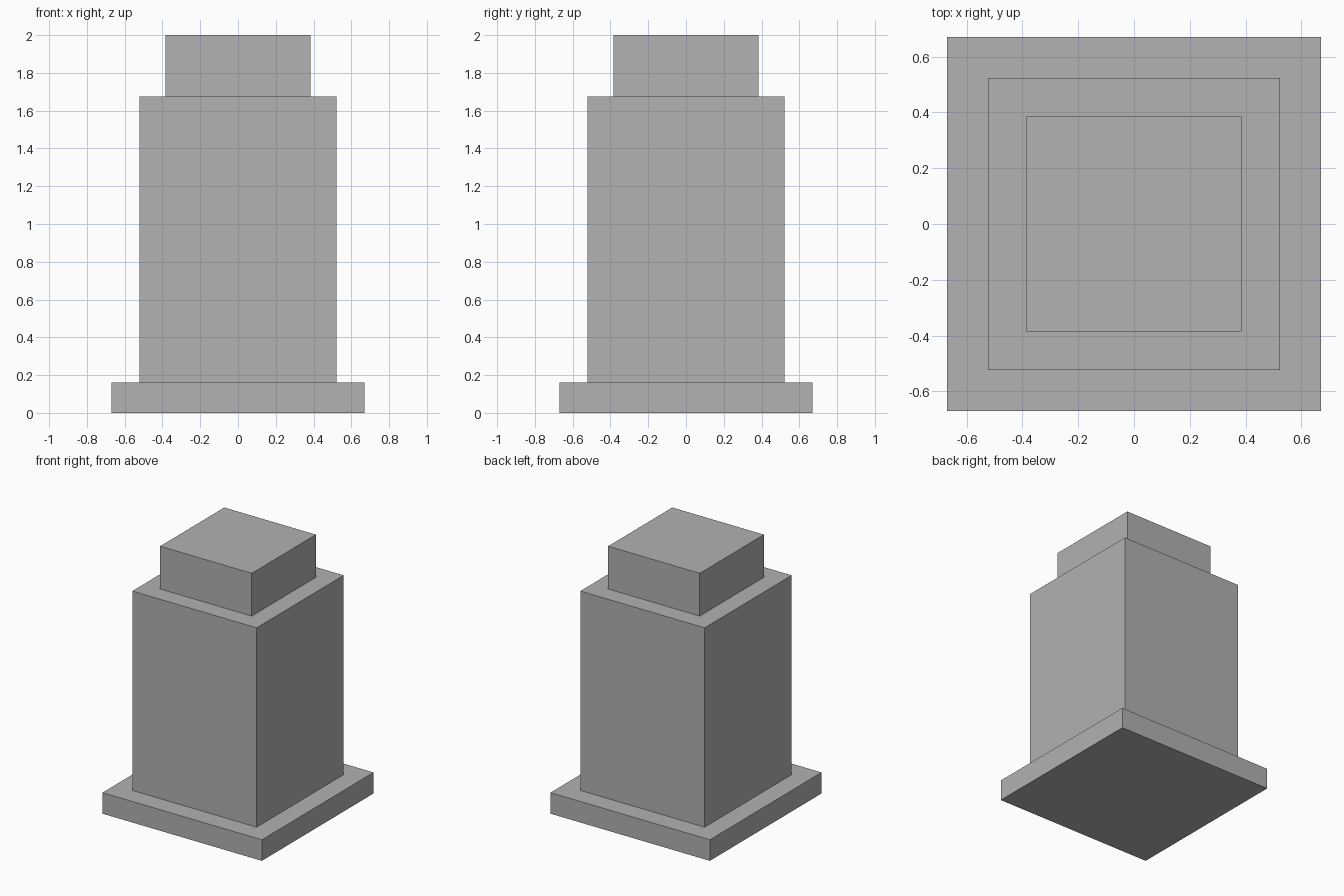
import bpy

default_cube = bpy.data.objects.get("Cube")
if default_cube:
    bpy.data.objects.remove(default_cube, do_unlink=True)

# One flat grey for the whole model
GREY = (0.445, 0.445, 0.445, 1)
stone = bpy.data.materials.new("stone_grey")
stone.use_nodes = True
stone.diffuse_color = GREY
stone.node_tree.nodes["Principled BSDF"].inputs["Base Color"].default_value = GREY


def square_block(name, width, bottom, top):
    """Add a square block centred on the z axis between two heights."""
    bpy.ops.mesh.primitive_cube_add(size=1, location=(0, 0, (bottom + top) / 2))
    block = bpy.context.object
    block.name = block.data.name = name
    block.scale = (width, width, top - bottom)
    bpy.ops.object.transform_apply(location=False, rotation=False, scale=True)
    block.data.materials.append(stone)
    return block


# Stacked parts, from the ground up
square_block("base_slab", 1.34, 0, 0.16)
square_block("main_body", 1.045, 0.16, 1.675)
square_block("top_block", 0.77, 1.675, 2)
